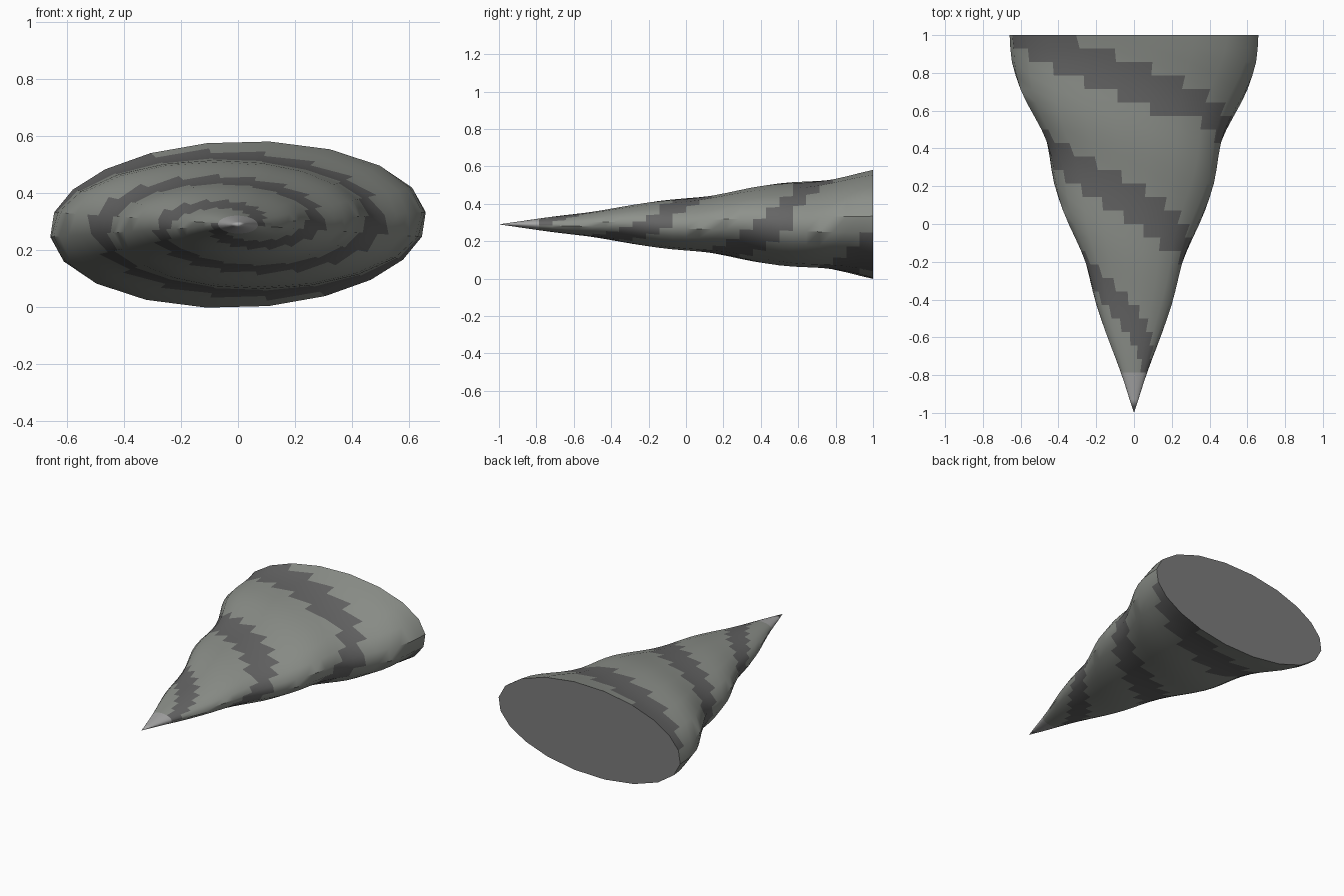
import bpy, bmesh, math

if "Cube" in bpy.data.objects:
    bpy.data.objects.remove(bpy.data.objects["Cube"])

RINGS, SIDES = 28, 20
SLOPE, FLAT, GROOVE = 0.34, 0.417, 0.045
CENTRE_Z = 0.29


def material(name, rgb):
    m = bpy.data.materials.new(name)
    m.diffuse_color = (*rgb, 1)
    m.use_nodes = True
    m.node_tree.nodes["Principled BSDF"].inputs["Base Color"].default_value = m.diffuse_color
    return m


def groove_angle(y):
    """Direction of the twin spiral groove at a given length."""
    return math.radians(108 + 280 * (y - 0.825))


def ring_point(y, i):
    t = math.radians(9 + i * 360 / SIDES)
    r = SLOPE * (y + 1) * (1 - GROOVE * math.cos(2 * (t - groove_angle(y))))
    return (r * math.cos(t), y, CENTRE_Z + FLAT * r * math.sin(t))


bm = bmesh.new()
step = 2 / RINGS
tip = bm.verts.new((0, -1, CENTRE_Z))
rings = [[bm.verts.new(ring_point(-1 + k * step, i)) for i in range(SIDES)]
         for k in range(1, RINGS + 1)]

# pale tip
for i in range(SIDES):
    f = bm.faces.new((tip, rings[0][i], rings[0][(i + 1) % SIDES]))
    f.material_index = 2

# body with dark bands following the grooves
for k in range(RINGS - 1):
    y = -1 + (k + 1.5) * step
    for i in range(SIDES):
        j = (i + 1) % SIDES
        f = bm.faces.new((rings[k][i], rings[k + 1][i], rings[k + 1][j], rings[k][j]))
        t = math.radians(9 + (i + 0.5) * 360 / SIDES)
        in_band = math.cos(2 * (t - groove_angle(y))) > math.cos(math.radians(54))
        f.material_index = 2 if k < 2 else (1 if in_band else 0)

# flat base
base = bm.faces.new(rings[-1])
base.material_index = 3
bmesh.ops.recalc_face_normals(bm, faces=bm.faces)

mesh = bpy.data.meshes.new("spiral_horn")
bm.to_mesh(mesh)
bm.free()
for name, rgb in (("body_grey", (0.27, 0.285, 0.26)), ("band_dark", (0.13, 0.13, 0.13)),
                  ("tip_pale", (0.38, 0.38, 0.38)), ("base_grey", (0.2, 0.2, 0.2))):
    mesh.materials.append(material(name, rgb))

horn = bpy.data.objects.new("spiral_horn", mesh)
bpy.context.collection.objects.link(horn)
bpy.context.view_layer.objects.active = horn
horn.select_set(True)
bpy.ops.object.shade_smooth_by_angle(angle=math.radians(40))
